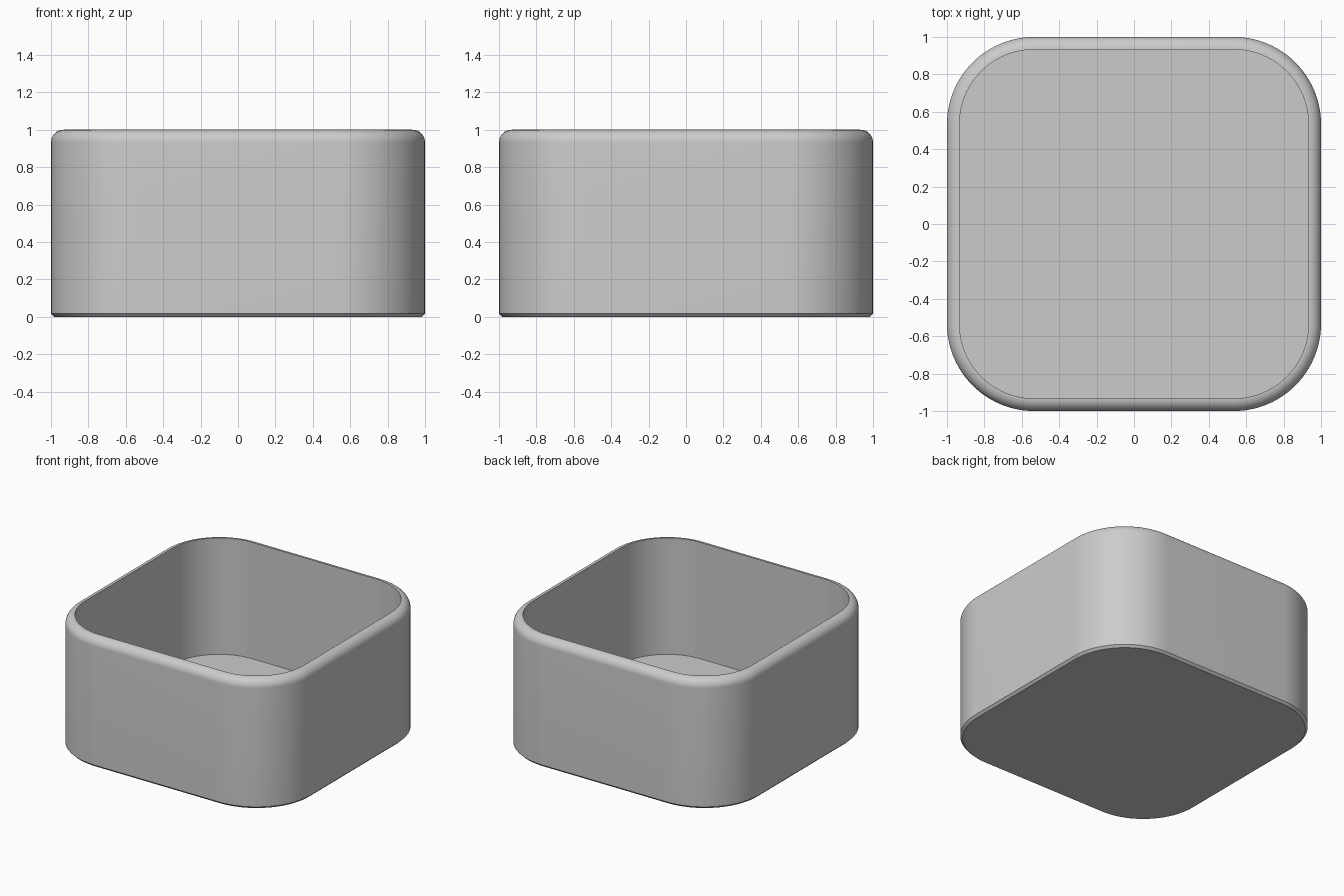
import bpy
import bmesh
import math

if "Cube" in bpy.data.objects:
    bpy.data.objects.remove(bpy.data.objects["Cube"])

HALF, CORNER, HEIGHT = 1.0, 0.467, 1.0
WALL, FLOOR, CHAMFER = 0.067, 0.1, 0.017
CORNER_STEPS, RIM_STEPS = 24, 10


def rounded_square(inset):
    """Outline points of the rounded square, moved inward by inset."""
    c, r = HALF - CORNER, CORNER - inset
    points = []
    for i, (sx, sy) in enumerate(((1, 1), (-1, 1), (-1, -1), (1, -1))):
        for k in range(CORNER_STEPS + 1):
            a = math.pi / 2 * (i + k / CORNER_STEPS)
            points.append((sx * c + r * math.cos(a), sy * c + r * math.sin(a)))
    return points


# Wall section as (inset, z): chamfered foot, rounded rim, straight inside
section = [(CHAMFER, 0), (0, CHAMFER)]
for k in range(RIM_STEPS + 1):
    a = math.pi / 2 * k / RIM_STEPS
    section.append((WALL * (1 - math.cos(a)), HEIGHT - WALL + WALL * math.sin(a)))
section.append((WALL, FLOOR))

# Sweep the section around the outline
bm = bmesh.new()
loops = [[bm.verts.new((x, y, z)) for x, y in rounded_square(inset)]
         for inset, z in section]
n = len(loops[0])
for low, high in zip(loops, loops[1:]):
    for i in range(n):
        j = (i + 1) % n
        bm.faces.new((low[i], low[j], high[j], high[i]))

# Underside and inner floor
bm.faces.new(loops[0][::-1])
bm.faces.new(loops[-1])

mesh = bpy.data.meshes.new("open_box")
bm.to_mesh(mesh)
bm.free()
box = bpy.data.objects.new("open_box", mesh)
bpy.context.collection.objects.link(box)

grey = bpy.data.materials.new("light_grey")
grey.diffuse_color = (0.6, 0.6, 0.6, 1)
grey.use_nodes = True
grey.node_tree.nodes["Principled BSDF"].inputs["Base Color"].default_value = grey.diffuse_color
mesh.materials.append(grey)

bpy.context.view_layer.objects.active = box
box.select_set(True)
bpy.ops.object.shade_smooth_by_angle(angle=math.radians(30))
